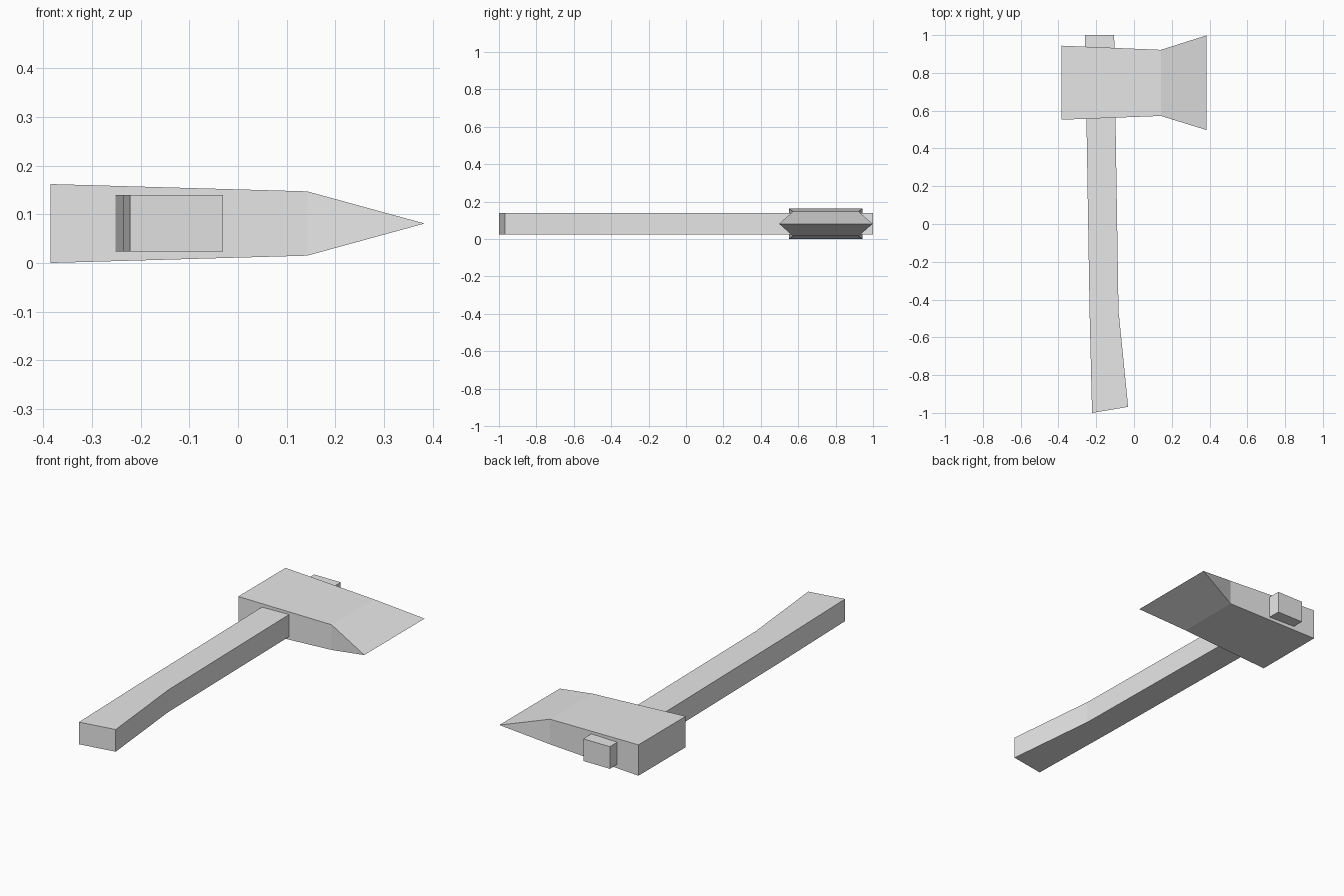
import bpy
import bmesh

cube = bpy.data.objects.get("Cube")
if cube:
    bpy.data.objects.remove(cube, do_unlink=True)

GREY = (0.8, 0.8, 0.8, 1.0)
grey = bpy.data.materials.new("plain_grey")
grey.use_nodes = True
grey.diffuse_color = GREY
grey.node_tree.nodes["Principled BSDF"].inputs["Base Color"].default_value = GREY


def loft(name, sections):
    """Join closed cross-sections with flat sides and cap both ends."""
    bm = bmesh.new()
    rings = [[bm.verts.new(p) for p in ring] for ring in sections]
    for a, b in zip(rings, rings[1:]):
        n = len(a)
        for i in range(n):
            j = (i + 1) % n
            bm.faces.new((a[i], a[j], b[j], b[i]))
    bm.faces.new(rings[0])
    bm.faces.new(rings[-1])
    # A section of no thickness closes to a sharp edge
    bmesh.ops.remove_doubles(bm, verts=bm.verts, dist=0.0005)
    bmesh.ops.recalc_face_normals(bm, faces=bm.faces)
    mesh = bpy.data.meshes.new(name)
    bm.to_mesh(mesh)
    bm.free()
    mesh.materials.append(grey)
    obj = bpy.data.objects.new(name, mesh)
    bpy.context.collection.objects.link(obj)
    return obj


# Handle: rectangular bar with a flared, slanted grip end
LOW, HIGH = 0.024, 0.14
handle_outline = [  # left x, left y, right x, right y
    (-0.222, -1.0, -0.031, -0.968),
    (-0.235, -0.47, -0.082, -0.46),
    (-0.259, 1.0, -0.105, 1.0),
]
loft("handle", [
    [(lx, ly, LOW), (rx, ry, LOW), (rx, ry, HIGH), (lx, ly, HIGH)]
    for lx, ly, rx, ry in handle_outline
])

# Axe head: tapering block that flares into a sharp cutting edge
MID = 0.081
head_outline = [  # x, near y, far y, half thickness
    (-0.385, 0.552, 0.944, 0.081),
    (0.142, 0.572, 0.922, 0.066),
    (0.383, 0.498, 0.998, 0.0),
]
sections = [
    [(x, y0, MID - h), (x, y1, MID - h), (x, y1, MID + h), (x, y0, MID + h)]
    for x, y0, y1, h in head_outline[:2]
]
head = loft("axe_head", sections)

# Replace the flat front cap with the cutting wedge
bm = bmesh.new()
bm.from_mesh(head.data)
bm.faces.ensure_lookup_table()
cap = max(bm.faces, key=lambda f: f.calc_center_median().x)
corners = list(cap.verts)
bm.faces.remove(cap)
tip_x, near_y, far_y, _ = head_outline[2]
near_tip = bm.verts.new((tip_x, near_y, MID))
far_tip = bm.verts.new((tip_x, far_y, MID))
near = sorted((v for v in corners if v.co.y < 0.7), key=lambda v: v.co.z)
far = sorted((v for v in corners if v.co.y > 0.7), key=lambda v: v.co.z)
for k in range(2):
    bm.faces.new((near[k], far[k], far_tip, near_tip))
bm.faces.new((*near, near_tip))
bm.faces.new((*far, far_tip))
bmesh.ops.recalc_face_normals(bm, faces=bm.faces)
bm.to_mesh(head.data)
bm.free()
